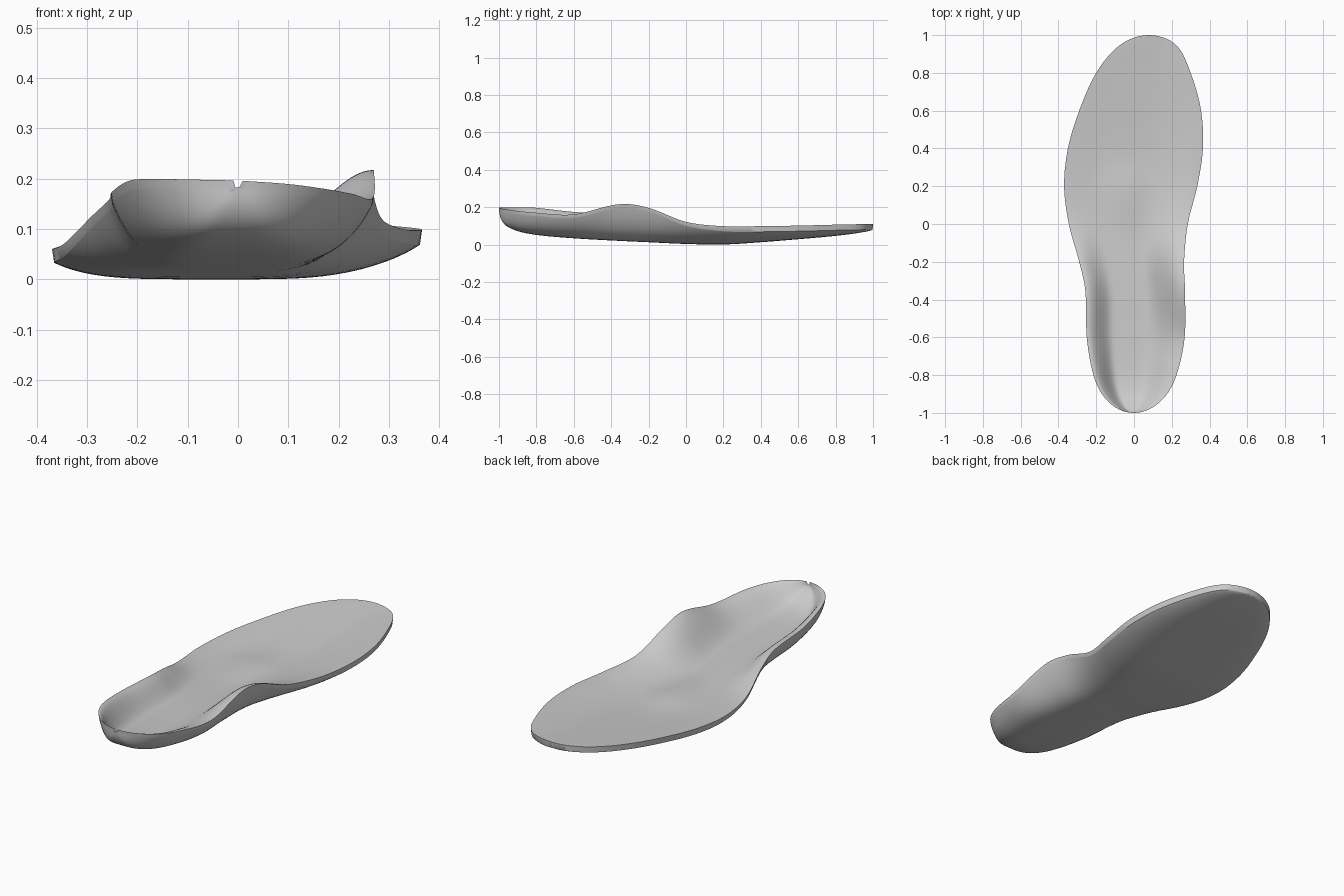
import bpy
import bmesh
from math import acos, cos, sin, pi, exp

default_cube = bpy.data.objects.get("Cube")
if default_cube:
    bpy.data.objects.remove(default_cube, do_unlink=True)

# Stations from heel to toe:
# y, outer x, inner x, outer rim z, inner rim z, footbed z, underside z
STATIONS = [
    (-1, 0, 0, .2, .2, .19, .18),
    (-.97, -.1, .1, .202, .193, .15, .11),
    (-.9, -.17, .175, .203, .183, .11, .075),
    (-.8, -.215, .225, .2, .174, .09, .055),
    (-.6, -.25, .268, .178, .165, .08, .037),
    (-.35, -.258, .27, .16, .22, .075, .023),
    (-.2, -.29, .265, .13, .2, .07, .016),
    (0, -.345, .285, .075, .125, .06, .007),
    (.2, -.37, .335, .064, .102, .056, .004),
    (.4, -.35, .365, .07, .102, .066, .016),
    (.6, -.29, .355, .082, .105, .08, .032),
    (.8, -.2, .3, .097, .11, .096, .05),
    (.95, -.07, .22, .108, .113, .109, .07),
    (1, .08, .08, .114, .114, .114, .085),
]
ANGLES = [acos(-row[0]) for row in STATIONS]


def slope(i, column):
    a, b = max(i - 1, 0), min(i + 1, len(STATIONS) - 1)
    return (STATIONS[b][column] - STATIONS[a][column]) / (ANGLES[b] - ANGLES[a])


def sample(angle, column):
    """Smooth interpolation of one station column."""
    i = max(k for k in range(len(ANGLES) - 1) if ANGLES[k] <= angle)
    span = ANGLES[i + 1] - ANGLES[i]
    s = (angle - ANGLES[i]) / span
    blend = s * s * (3 - 2 * s)
    start, end = STATIONS[i][column], STATIONS[i + 1][column]
    return (start + (end - start) * blend
            + span * s * (1 - s) ** 2 * slope(i, column)
            - span * s * s * (1 - s) * slope(i + 1, column))


def smoothstep(low, high, value):
    s = min(max((value - low) / (high - low), 0), 1)
    return s * s * (3 - 2 * s)


def forefoot_pad(x, y):
    """Raised teardrop pad that narrows towards the heel."""
    dy = y - .18
    length = .13 if dy > 0 else .2
    width = .14 if dy > 0 else max(.14 + .2 * dy, .06)
    return .018 * exp(-(dy / length) ** 2 - ((x + .04) / width) ** 2)


def section(angle, count):
    """Closed ring: footbed from outer to inner side, underside back again."""
    y = -cos(angle)
    outer, inner, rim_out, rim_in, bed, under = (sample(angle, c) for c in range(1, 7))
    edge = .018 + .012 * smoothstep(-.2, .4, y)
    top, bottom = [], []
    for k in range(count + 1):
        t = -cos(pi * k / count)
        x = (outer + inner) / 2 + t * (inner - outer) / 2
        rim = rim_out if t < 0 else rim_in
        cup = smoothstep(.45, .97, -t) if t < 0 else smoothstep(.15, 1, t)
        pad = forefoot_pad(x, y) * (1 - t ** 4)
        top.append((x, y, bed + (rim - bed) * cup + pad))
        power = 5 if t < 0 else 4
        z = under + (rim - edge - under) * abs(t) ** power
        inset = 1 - .012 * abs(t) ** 8
        bottom.append((x * inset, y * .998, z))
    return top + bottom[::-1]


# Insole body: loft the rings and close both tips
bm = bmesh.new()
ROWS, COUNT = 96, 40
margin = .025
rings = []
for r in range(ROWS + 1):
    angle = margin + (pi - 2 * margin) * r / ROWS
    rings.append([bm.verts.new(p) for p in section(angle, COUNT)])
for near, far in zip(rings, rings[1:]):
    for k in range(len(near)):
        j = (k + 1) % len(near)
        bm.faces.new((near[k], near[j], far[j], far[k]))
bm.faces.new(rings[0])
bm.faces.new(rings[-1][::-1])
bmesh.ops.recalc_face_normals(bm, faces=bm.faces)

# Rest the underside on the ground
lowest = min(v.co.z for v in bm.verts)
bmesh.ops.translate(bm, verts=bm.verts, vec=(0, 0, -lowest))
mesh = bpy.data.meshes.new("insole")
bm.to_mesh(mesh)
bm.free()
insole = bpy.data.objects.new("insole", mesh)
bpy.context.collection.objects.link(insole)

# Plain grey foam
GREY = (.6, .6, .6, 1)
foam = bpy.data.materials.new("grey_foam")
foam.use_nodes = True
foam.diffuse_color = GREY
foam.node_tree.nodes["Principled BSDF"].inputs["Base Color"].default_value = GREY
mesh.materials.append(foam)

# Smooth shading with a crisp rim
bpy.ops.object.select_all(action="DESELECT")
insole.select_set(True)
bpy.context.view_layer.objects.active = insole
bpy.ops.object.shade_smooth_by_angle(angle=.8)
